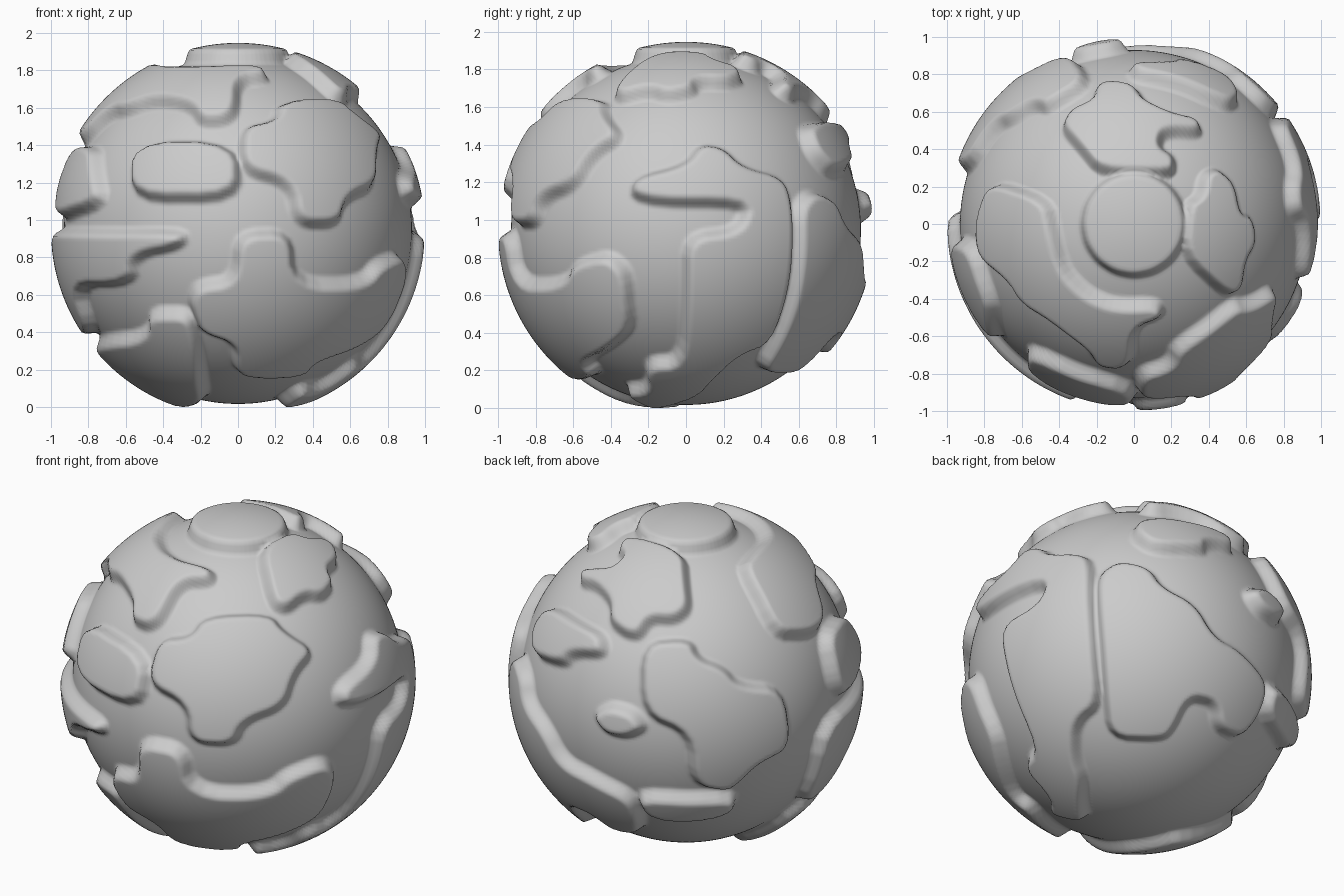
import bpy, bmesh
from math import sin, cos, asin, acos, atan2, radians, degrees, sqrt, hypot, pi
from mathutils import Vector

if "Cube" in bpy.data.objects:
    bpy.data.objects.remove(bpy.data.objects["Cube"])

BASE, RAISED, CENTRE_Z = 0.93, 1.0, 0.96
EDGE = 0.034           # half width of the sloping plate edge
patches = []


def direction(lon, lat):
    """Longitude 0 is the front (-y), 90 is +x."""
    a, b = radians(lon), radians(lat)
    return Vector((sin(a) * cos(b), -cos(a) * cos(b), sin(b)))


# Viewing frames: azimuth, elevation, centre u, centre v, scale u, scale v
FRAMES = {
    "front": (0, 0, 0, CENTRE_Z, 0.98, 0.98),
    "right": (90, 0, 0, CENTRE_Z, 0.98, 0.98),
    "top": (0, 90, 0, 0, 0.98, 0.98),
    "back": (-145, 27, 686, 671, 178, -178),
    "below": (143, -28, 1141, 678, 178, -178),
}


def unproject(frame, u, v):
    """Turn a flat drawing point into a direction on the sphere."""
    if frame == "globe":
        return direction(u, v)
    az, el, cu, cv, su, sv = FRAMES[frame]
    sx, sy, e = (u - cu) / su, (v - cv) / sv, radians(el)
    d = sqrt(max(0.0, 1 - sx * sx - sy * sy))
    lat = asin(max(-1, min(1, sy * cos(e) + d * sin(e))))
    lon = az + degrees(atan2(sx, d * cos(e) - sy * sin(e)))
    return direction(lon, degrees(lat))


def flatten(p, c, ex, ey):
    """Azimuthal map of a direction around the plate centre."""
    ang = acos(max(-1, min(1, p.dot(c))))
    x, y = p.dot(ex), p.dot(ey)
    h = hypot(x, y) or 1
    return x / h * ang, y / h * ang


def patch(frame, pts):
    """Register a raised plate with rounded corners."""
    dirs = [p if isinstance(p, Vector) else unproject(frame, *p) for p in pts]
    c = sum(dirs, Vector()).normalized()
    ex = c.orthogonal().normalized()
    ey = c.cross(ex)
    poly = [flatten(p, c, ex, ey) for p in dirs]
    for _ in range(2):
        out = []
        for a, b in zip(poly, poly[1:] + poly[:1]):
            for t in (0.22, 0.78):
                out.append((a[0] + (b[0] - a[0]) * t, a[1] + (b[1] - a[1]) * t))
        poly = out
    reach = max(hypot(*p) for p in poly) + EDGE
    segs = [(a[0], a[1], b[0] - a[0], b[1] - a[1]) for a, b in zip(poly, poly[1:] + poly[:1])]
    patches.append((c, ex, ey, cos(min(reach, pi)), segs))


def signed_distance(x, y, segs):
    best, inside = 9.0, False
    for ax, ay, dx, dy in segs:
        px, py = x - ax, y - ay
        t = (px * dx + py * dy) / (dx * dx + dy * dy + 1e-12)
        t = 0 if t < 0 else 1 if t > 1 else t
        qx, qy = px - t * dx, py - t * dy
        best = min(best, qx * qx + qy * qy)
        if (py < 0) != (py < dy) and px < dx * py / dy:
            inside = not inside
    return -sqrt(best) if inside else sqrt(best)


def height(p):
    h = 0.0
    for c, ex, ey, limit, segs in patches:
        if p.dot(c) < limit:
            continue
        s = signed_distance(*flatten(p, c, ex, ey), segs)
        t = max(0, min(1, (EDGE - s) / (2 * EDGE)))
        t = t * t * (3 - 2 * t)
        h = max(h, t)
    return h


# Polar cap
patch("globe", [(i * 22.5, 73.2) for i in range(16)])
# Upper rear plate
patch("top", [(-.12, .77), (0, .75), (.05, .67), (.2, .6), (.34, .57), (.37, .49), (.16, .5), (.13, .42),
              (.22, .36), (.21, .26), (-.18, .27), (-.3, .42), (-.39, .52), (-.35, .61), (-.22, .67), (-.2, .75)])
# Upper right plate
patch("top", [(.26, -.17), (.5, -.39), (.58, -.35), (.6, -.2), (.66, -.1), (.64, .03), (.57, .06),
              (.54, .22), (.45, .3), (.38, .27), (.36, .15), (.28, .1)])
# Upper left plate
patch("top", [(-.77, .24), (-.47, .14), (-.43, -.05), (-.38, -.25), (-.25, -.38), (-.1, -.44), (.13, -.43),
              (.16, -.5), (0, -.56), (-.01, -.74), (-.08, -.78), (-.2, -.76), (-.25, -.67), (-.45, -.52),
              (-.6, -.43), (-.68, -.3), (-.83, -.18), (-.85, 0)])
# Front block
patch("front", [(-.57, 1.12), (0, 1.12), (0, 1.42), (-.57, 1.42)])
# Front right plate
patch("front", [(.02, 1.51), (.2, 1.55), (.23, 1.65), (.53, 1.66), (.62, 1.58), (.77, 1.46), (.74, 1.37),
                (.74, 1.2), (.58, 1.13), (.54, .99), (.32, .99), (.28, 1.21), (.02, 1.28)])
# Lower front plate
patch("front", [(-.26, .58), (-.22, .66), (-.02, .69), (0, .94), (.28, .95), (.3, .68), (.68, .68), (.76, .78),
                (.88, .83), (.9, .72), (.78, .44), (.65, .34), (.42, .26), (.36, .18), (.03, .17), (-.02, .22),
                (-.02, .35), (-.2, .41), (-.24, .5)])
# Left plate, stepped below
patch("globe", [(-95, 0), (-60, 0), (-18, 0), (-18, -5), (-35, -8), (-38, -17), (-68, -17), (-74, -34), (-95, -35)])
# Upper left side block
patch("globe", [(-82, 27), (-62, 27), (-56, 20), (-48, 8), (-80, 3), (-85, 12)])
# Lower left plate
patch("globe", [(-94, -38), (-64, -37), (-37, -35), (-33, -27), (-17, -27), (-16, -38), (-19, -52),
                (-28, -68), (-60, -73), (-94, -70)])
# Right plate with hooked top and lower tail
upper = [(-.29, 1.12), (-.28, 1.24), (0, 1.31), (.08, 1.42), (.2, 1.4), (.3, 1.3), (.52, 1.24), (.57, 1.1), (.565, .7)]
tail = [(126, -38), (113, -43), (105, -54), (100, -63), (75, -71), (50, -74), (44, -61), (66, -60),
        (71, -47), (88, -46), (90, -20), (90, -2), (107, 0), (110, 9)]
patch("globe", [unproject("right", *p) for p in upper] + [direction(*p) for p in tail])
# Rear right plate
patch("below", [(1094, 580), (1115, 564), (1147, 570), (1160, 590), (1195, 607), (1215, 640), (1245, 655),
                (1273, 685), (1265, 718), (1246, 743), (1222, 735), (1217, 708), (1190, 704), (1173, 742),
                (1160, 748), (1110, 747), (1103, 700), (1095, 620)])
# Small rear upper plate
patch("globe", [(141, 33), (150, 36), (166, 36), (179, 35), (182, 29), (168, 26), (165, 21), (147, 18), (140, 25)])
# Rear left plate
patch("back", [(641, 642), (690, 638), (698, 658), (725, 668), (740, 685), (786, 688), (794, 747), (760, 765),
               (742, 783), (728, 793), (693, 786), (690, 735), (641, 714)])
# Rear island
patch("globe", [(-178, 8), (-172, 13), (-163, 12), (-159, 7), (-165, 3), (-173, 3)])
# Lower rear strip
patch("globe", [(-163, -18), (-127, -19), (-127, -29), (-160, -31)])

# Globe surface displaced by the plates
bm = bmesh.new()
bmesh.ops.create_uvsphere(bm, u_segments=360, v_segments=190, radius=1)
for v in bm.verts:
    p = v.co.normalized()
    v.co = p * (BASE + (RAISED - BASE) * height(p))
    v.co.z += CENTRE_Z
for f in bm.faces:
    f.smooth = True
low = min(v.co.z for v in bm.verts)
bmesh.ops.translate(bm, verts=bm.verts, vec=(0, 0, -low))
mesh = bpy.data.meshes.new("globe_with_plates")
bm.to_mesh(mesh)
bm.free()
obj = bpy.data.objects.new("globe_with_plates", mesh)
bpy.context.collection.objects.link(obj)
